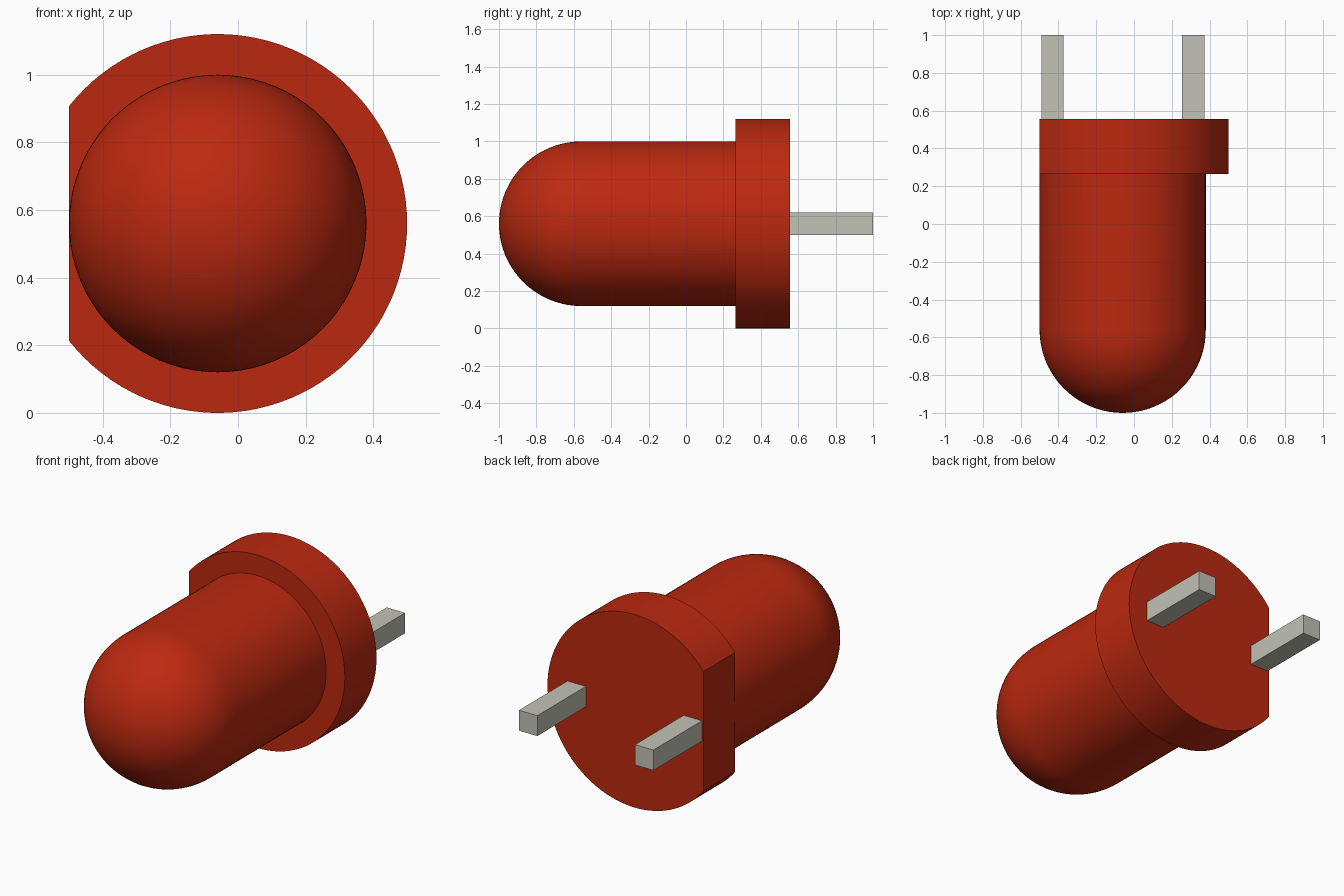
import bpy, bmesh, math
from mathutils import Vector, Matrix

old = bpy.data.objects.get("Cube")
if old:
    bpy.data.objects.remove(old, do_unlink=True)

CX, CZ = -0.06, 0.56           # long axis of the lamp, running along y
BODY_R, RIM_R = 0.44, 0.56
FLAT_X = -0.50                 # flat side of the rim
RIM_FRONT, RIM_BACK = 0.265, 0.555


def material(name, rgb):
    mat = bpy.data.materials.new(name)
    mat.use_nodes = True
    color = (*rgb, 1.0)
    mat.diffuse_color = color
    mat.node_tree.nodes["Principled BSDF"].inputs["Base Color"].default_value = color
    return mat


def add_object(name, bm, mat, smooth=False):
    bmesh.ops.recalc_face_normals(bm, faces=bm.faces[:])
    mesh = bpy.data.meshes.new(name)
    bm.to_mesh(mesh)
    bm.free()
    mesh.materials.append(mat)
    obj = bpy.data.objects.new(name, mesh)
    bpy.context.collection.objects.link(obj)
    if smooth:
        bpy.ops.object.select_all(action='DESELECT')
        obj.select_set(True)
        bpy.context.view_layer.objects.active = obj
        bpy.ops.object.shade_smooth_by_angle(angle=math.radians(30))
    return obj


red = material("red plastic", (0.50, 0.022, 0.005))
metal = material("grey metal", (0.54, 0.54, 0.47))

# Domed body: quarter-circle and straight profile spun around the long axis
bm = bmesh.new()
steps = 20
points = []
for i in range(steps + 1):
    a = math.pi / 2 * i / steps
    points.append((CX + BODY_R * math.sin(a), -1 + BODY_R * (1 - math.cos(a)), CZ))
points.append((CX + BODY_R, RIM_FRONT, CZ))
verts = [bm.verts.new(p) for p in points]
edges = [bm.edges.new(pair) for pair in zip(verts, verts[1:])]
bmesh.ops.spin(bm, geom=verts + edges, cent=(CX, 0, CZ), axis=(0, 1, 0),
               angle=2 * math.pi, steps=80)
bmesh.ops.remove_doubles(bm, verts=bm.verts[:], dist=0.0005)
add_object("domed_body", bm, red, smooth=True)

# Rim: circle cut by a flat side, extruded backwards
bm = bmesh.new()
half = math.pi - math.acos((CX - FLAT_X) / RIM_R)
count = 80
outline = []
for i in range(count + 1):
    a = -half + 2 * half * i / count
    outline.append(bm.verts.new((CX + RIM_R * math.cos(a), RIM_FRONT,
                                 CZ + RIM_R * math.sin(a))))
face = bm.faces.new(outline)
back = bmesh.ops.extrude_face_region(bm, geom=[face], use_keep_orig=True)
bmesh.ops.translate(bm, vec=(0, RIM_BACK - RIM_FRONT, 0),
                    verts=[g for g in back["geom"] if isinstance(g, bmesh.types.BMVert)])
add_object("flat_sided_rim", bm, red, smooth=True)

# Two square connecting pins
PIN, PIN_END = 0.118, 1.0
for name, x in (("right_pin", -0.432), ("left_pin", 0.313)):
    bm = bmesh.new()
    place = Matrix.Translation(Vector((x, (RIM_BACK + PIN_END) / 2, CZ)))
    size = Matrix.Diagonal((PIN, PIN_END - RIM_BACK, PIN, 1))
    bmesh.ops.create_cube(bm, size=1, matrix=place @ size)
    add_object(name, bm, metal)
